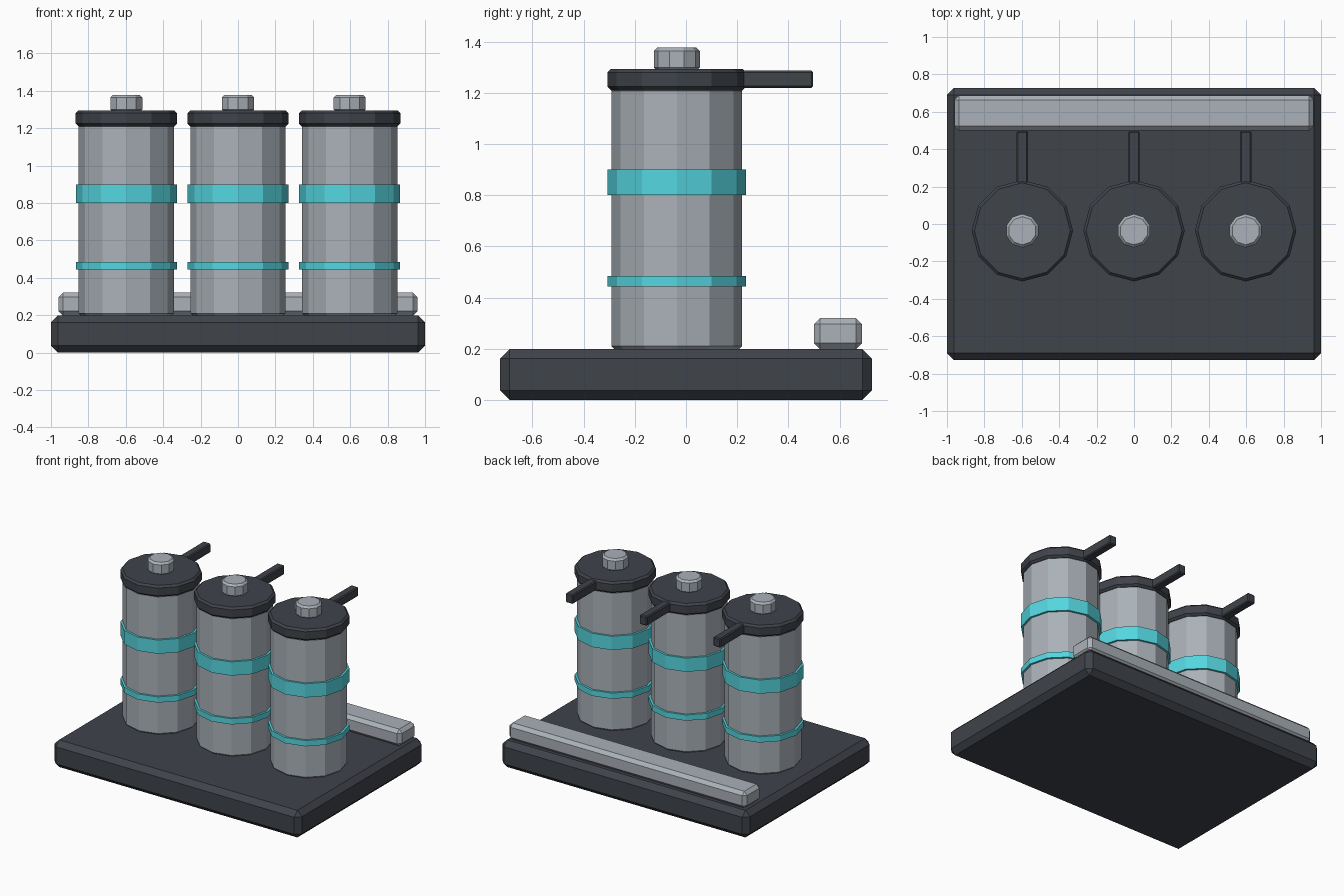
import bpy
from math import pi

cube = bpy.data.objects.get("Cube")
if cube:
    bpy.data.objects.remove(cube, do_unlink=True)


def material(name, rgb):
    m = bpy.data.materials.new(name)
    m.use_nodes = True
    color = (*rgb, 1)
    m.diffuse_color = color
    m.node_tree.nodes["Principled BSDF"].inputs["Base Color"].default_value = color
    return m


dark = material("dark slate", (0.05, 0.056, 0.068))
steel = material("steel grey", (0.40, 0.44, 0.48))
teal = material("teal", (0.09, 0.67, 0.74))


def finish(name, mat, bevel):
    ob = bpy.context.object
    ob.name = name
    ob.data.materials.append(mat)
    if bevel:
        mod = ob.modifiers.new("chamfer", 'BEVEL')
        mod.width = bevel
        mod.segments = 1
        mod.limit_method = 'ANGLE'
        mod.angle_limit = pi / 4
    return ob


def box(name, mat, low, high, bevel):
    center = [(a + b) / 2 for a, b in zip(low, high)]
    bpy.ops.mesh.primitive_cube_add(size=1, location=center)
    bpy.context.object.scale = [b - a for a, b in zip(low, high)]
    bpy.ops.object.transform_apply(location=False, rotation=False, scale=True)
    return finish(name, mat, bevel)


def drum(name, mat, x, radius, bottom, top, bevel=0, sides=12):
    bpy.ops.mesh.primitive_cylinder_add(
        vertices=sides, radius=radius, depth=top - bottom,
        location=(x, CANISTER_Y, (bottom + top) / 2))
    return finish(name, mat, bevel)


CANISTER_Y = -0.036

# Base plate and rear rail
box("base_plate", dark, (-1, -0.727, 0), (1, 0.727, 0.198), 0.037)
box("rear_rail", steel, (-0.96, 0.5, 0.198), (0.96, 0.688, 0.32), 0.024)

# Three banded canisters with lids, knobs and rear handles
for side, x in (("right", -0.597), ("middle", 0), ("left", 0.597)):
    drum(side + "_canister", steel, x, 0.255, 0.198, 1.22, 0.012)
    drum(side + "_lower_band", teal, x, 0.27, 0.443, 0.485)
    drum(side + "_upper_band", teal, x, 0.27, 0.80, 0.90)
    drum(side + "_lid", dark, x, 0.271, 1.21, 1.294, 0.014)
    drum(side + "_knob", steel, x, 0.09, 1.285, 1.378, 0.014, 10)
    box(side + "_handle", dark, (x - 0.03, 0.15, 1.219), (x + 0.03, 0.497, 1.287), 0.007)
